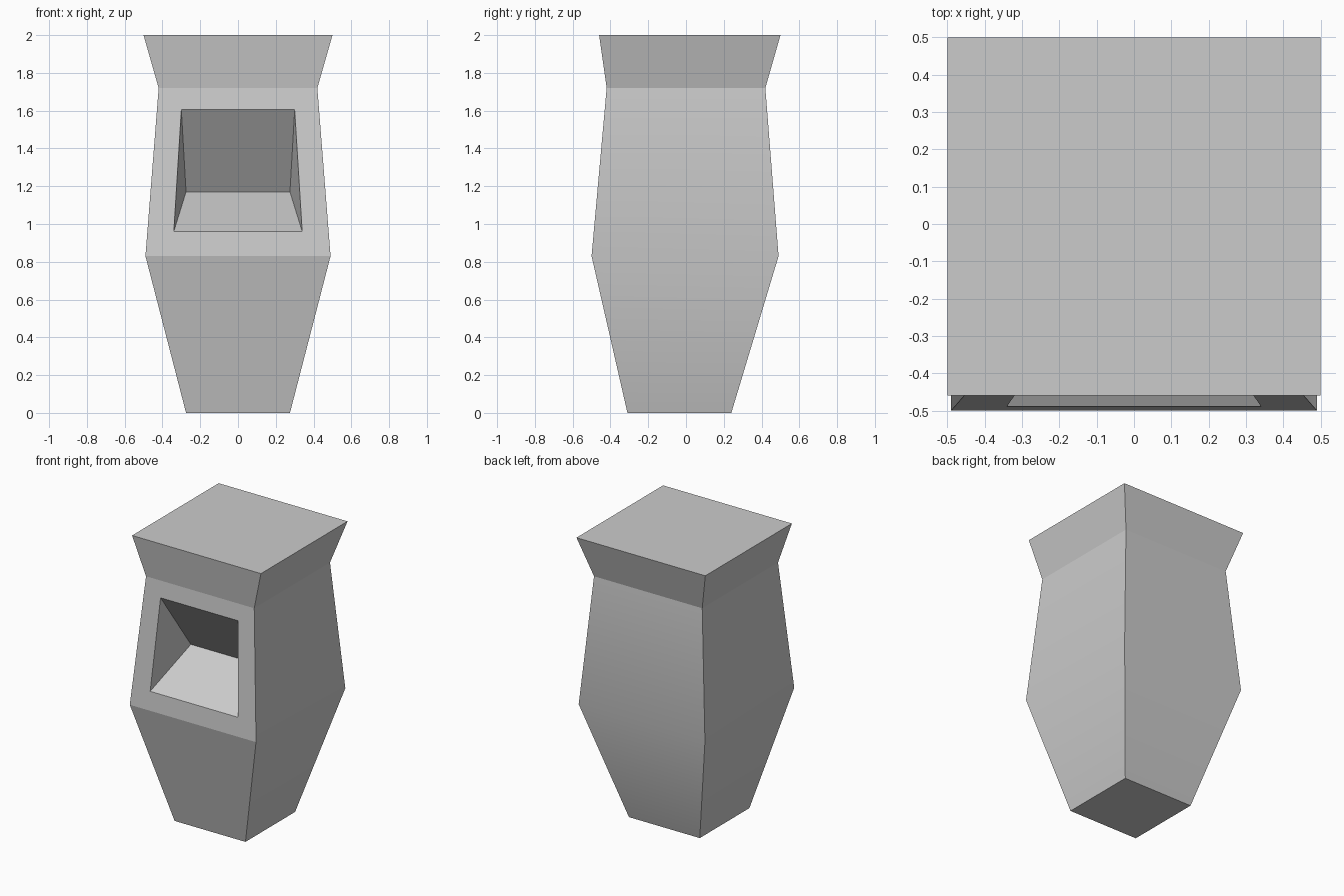
import bpy
import bmesh

cube = bpy.data.objects.get("Cube")
if cube:
    bpy.data.objects.remove(cube, do_unlink=True)

# Plain grey material
GREY = (0.6, 0.6, 0.6, 1.0)
grey = bpy.data.materials.new("plain grey")
grey.use_nodes = True
grey.diffuse_color = GREY
grey.node_tree.nodes["Principled BSDF"].inputs["Base Color"].default_value = GREY

# Body sections from the foot up: height, half width, front y, back y
SECTIONS = [
    (0.00, 0.275, -0.31, 0.24),
    (0.83, 0.490, -0.50, 0.49),
    (1.72, 0.420, -0.42, 0.42),
    (2.00, 0.500, -0.46, 0.50),
]

bm = bmesh.new()
rings = [[bm.verts.new(p) for p in
          ((-w, f, z), (w, f, z), (w, b, z), (-w, b, z))]
         for z, w, f, b in SECTIONS]

# Outer walls; the middle front panel is left open for the recess
bm.faces.new(rings[0][::-1])
bm.faces.new(rings[-1])
soft = []
for level in range(3):
    low, high = rings[level], rings[level + 1]
    for i in range(4):
        if (level, i) == (1, 0):
            continue
        j = (i + 1) % 4
        face = bm.faces.new((low[i], low[j], high[j], high[i]))
        if level < 2 and i > 0:
            soft.append(face)


def front_y(z):
    """Depth of the leaning front panel at height z."""
    return -0.50 + 0.08 * (z - 0.83) / 0.89


def pair(w, y, z):
    return bm.verts.new((-w, y, z)), bm.verts.new((w, y, z))


# Wedge-shaped recess: sill, lintel and the inner crease
sill = pair(0.34, front_y(0.96), 0.96)
lintel = pair(0.30, front_y(1.605), 1.605)
crease = pair(0.275, -0.13, 1.17)

# Frame around the recess
outer = (rings[1][0], rings[1][1], rings[2][1], rings[2][0])
inner = (sill[0], sill[1], lintel[1], lintel[0])
for i in range(4):
    j = (i + 1) % 4
    bm.faces.new((outer[i], outer[j], inner[j], inner[i]))

# Recess floor, sloping ceiling and triangular cheeks
bm.faces.new((sill[0], sill[1], crease[1], crease[0]))
bm.faces.new((crease[0], crease[1], lintel[1], lintel[0]))
bm.faces.new((sill[0], crease[0], lintel[0]))
bm.faces.new((sill[1], lintel[1], crease[1]))

# Sides and back blend softly across the waist; every other edge is crisp
bmesh.ops.recalc_face_normals(bm, faces=bm.faces)
for face in soft:
    face.smooth = True
waist = rings[1]
soft_edges = {bm.edges.get((waist[i], waist[(i + 1) % 4])) for i in (1, 2, 3)}
for edge in bm.edges:
    edge.smooth = edge in soft_edges

mesh = bpy.data.meshes.new("pedestal_body")
bm.to_mesh(mesh)
bm.free()
mesh.materials.append(grey)
body = bpy.data.objects.new("pedestal_body", mesh)
bpy.context.collection.objects.link(body)
